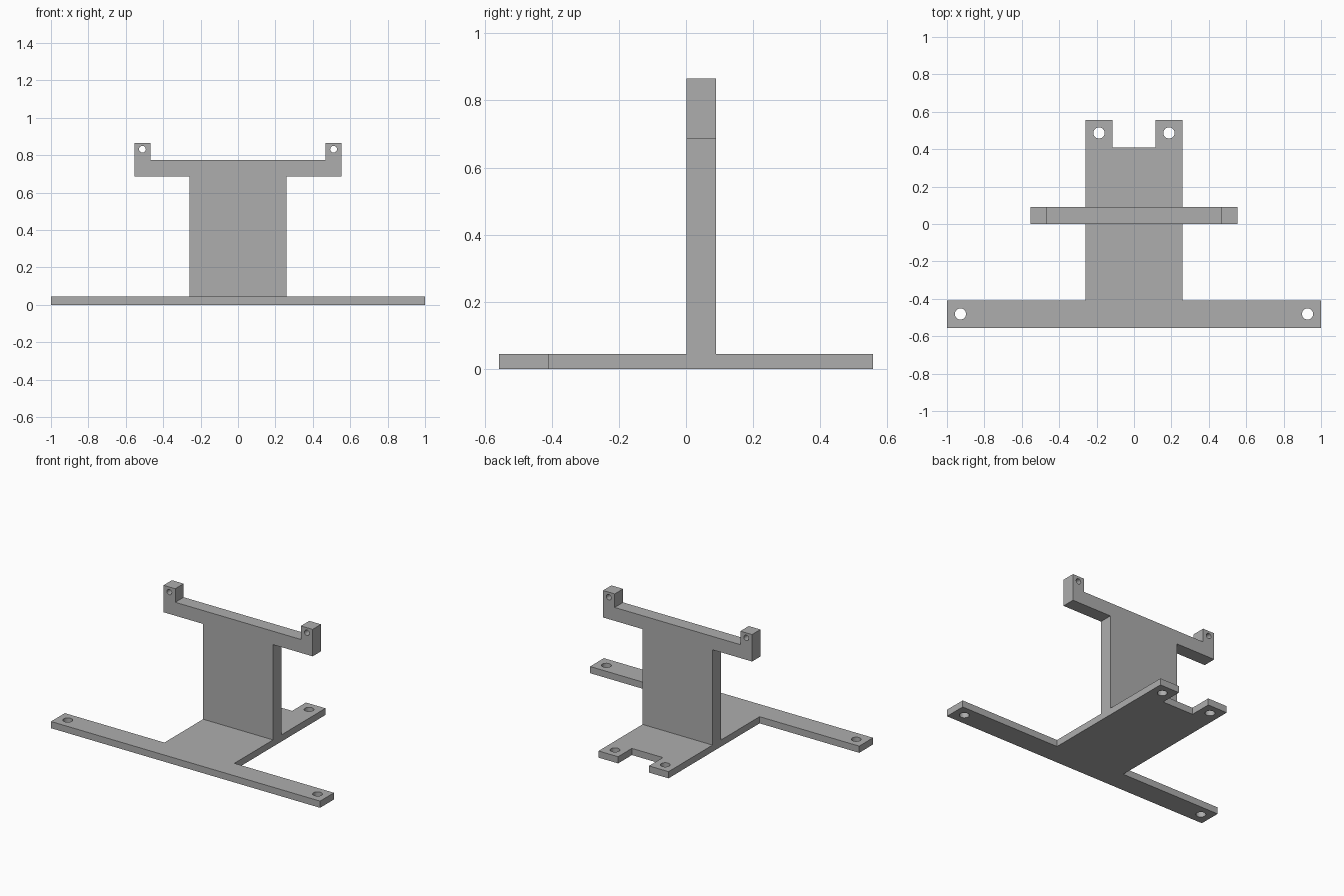
import bpy, bmesh, math
from mathutils import Matrix

cube = bpy.data.objects.get("Cube")
if cube:
    bpy.data.objects.remove(cube, do_unlink=True)

grey = bpy.data.materials.new("plain grey")
grey.use_nodes = True
colour = (0.42, 0.42, 0.42, 1)
grey.diffuse_color = colour
grey.node_tree.nodes["Principled BSDF"].inputs["Base Color"].default_value = colour


def mirrored(half):
    """Close a right-hand outline with its mirror image."""
    return half + [(-x, y) for x, y in reversed(half)]


def circle(cx, cy, r, n=32):
    return [(cx + r * math.cos(2 * math.pi * i / n),
             cy + r * math.sin(2 * math.pi * i / n)) for i in range(n)]


def plate(name, half, holes, thickness, matrix):
    """Extrude a symmetric outline with mirrored round holes into a plate."""
    curve = bpy.data.curves.new(name + " profile", 'CURVE')
    curve.dimensions = '2D'
    curve.fill_mode = 'BOTH'
    curve.extrude = thickness / 2
    loops = [mirrored(half)]
    for x, y, r in holes:
        loops += [circle(x, y, r), circle(-x, y, r)]
    for pts in loops:
        spline = curve.splines.new('POLY')
        spline.points.add(len(pts) - 1)
        for p, (x, y) in zip(spline.points, pts):
            p.co = (x, y, 0, 1)
        spline.use_cyclic_u = True
    helper = bpy.data.objects.new(name + " profile", curve)
    bpy.context.collection.objects.link(helper)
    bpy.context.view_layer.update()
    deps = bpy.context.evaluated_depsgraph_get()
    mesh = bpy.data.meshes.new_from_object(helper.evaluated_get(deps))
    bpy.data.objects.remove(helper, do_unlink=True)

    # Weld caps to walls and place the plate
    bm = bmesh.new()
    bm.from_mesh(mesh)
    bmesh.ops.remove_doubles(bm, verts=bm.verts, dist=0.0001)
    bmesh.ops.transform(bm, matrix=matrix, verts=bm.verts)
    bmesh.ops.recalc_face_normals(bm, faces=bm.faces)
    for f in bm.faces:
        f.smooth = False
        f.material_index = 0
    bm.to_mesh(mesh)
    bm.free()
    mesh.name = name
    mesh.materials.clear()
    mesh.materials.append(grey)
    obj = bpy.data.objects.new(name, mesh)
    bpy.context.collection.objects.link(obj)
    return obj


base_top = 0.045
neck = 0.26

# Flat base: wide front bar, neck and notched rear with two lugs
plate("base_plate",
      [(1, -0.557), (1, -0.41), (neck, -0.41), (neck, 0.557),
       (0.115, 0.557), (0.115, 0.41)],
      [(0.928, -0.481, 0.03), (0.187, 0.487, 0.03)],
      base_top, Matrix.Translation((0, 0, base_top / 2)))

# Upright: column, crossbar and two drilled ears
plate("upright_bracket",
      [(neck, base_top), (neck, 0.685), (0.554, 0.685), (0.554, 0.866),
       (0.467, 0.866), (0.467, 0.775)],
      [(0.511, 0.832, 0.018)],
      0.089, Matrix.Translation((0, 0.0455, 0)) @ Matrix.Rotation(math.pi / 2, 4, 'X'))
